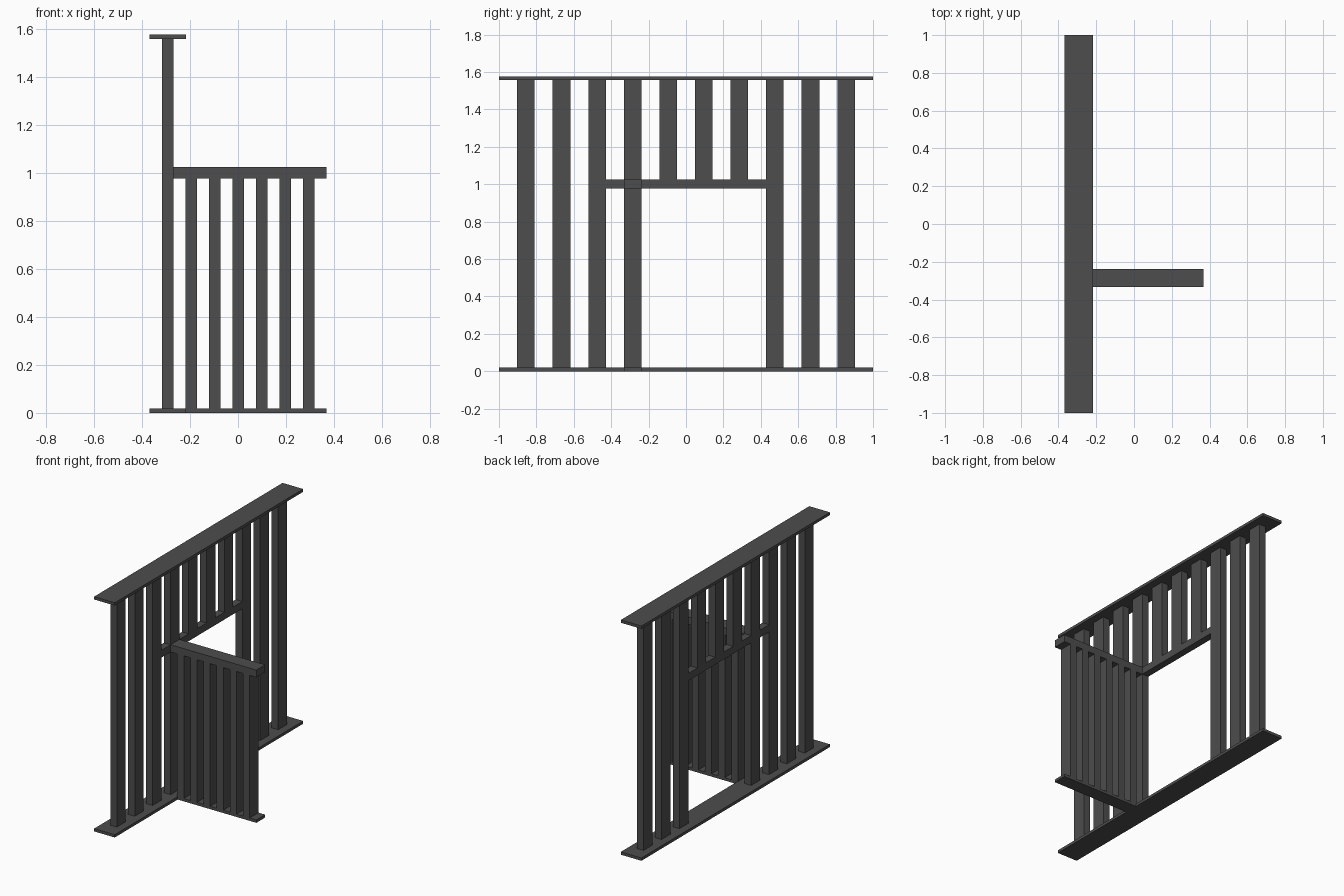
import bpy

if "Cube" in bpy.data.objects:
    bpy.data.objects.remove(bpy.data.objects["Cube"])

dark = bpy.data.materials.new("dark_grey")
dark.diffuse_color = (0.075, 0.075, 0.075, 1)
dark.use_nodes = True
dark.node_tree.nodes["Principled BSDF"].inputs["Base Color"].default_value = dark.diffuse_color


def box(name, x, y, z):
    """Box from (min, max) ranges on each axis."""
    bpy.ops.mesh.primitive_cube_add(
        size=1, location=[(a + b) / 2 for a, b in (x, y, z)])
    ob = bpy.context.object
    ob.name = name
    ob.scale = [b - a for a, b in (x, y, z)]
    bpy.ops.object.transform_apply(location=False, rotation=False, scale=True)
    ob.data.materials.append(dark)


def around(c, w):
    return (c - w / 2, c + w / 2)


PLATE, TOP = 0.019, 1.577            # plate thickness, overall height
RAIL = (0.977, 1.026)                # height range of header and side rail
WALL_X = -0.2925                     # centre line of the wall
THIN, WIDE, PITCH = 0.049, 0.094, 0.1902
wall_depth = around(WALL_X, THIN)
plate_depth = (-0.369, -0.216)
side_y = around(-1.5 * PITCH, WIDE)  # side fence lines up with a wall slat

# Long wall: plates and the header over the opening
box("wall_base_plate", plate_depth, (-1, 1), (0, PLATE))
box("wall_top_plate", plate_depth, (-1, 1), (TOP - PLATE, TOP))
inner = 2.5 * PITCH - WIDE / 2
box("opening_header", wall_depth, (-inner, inner), RAIL)

# Wall slats: full height at the ends, short above the opening
for i in range(10):
    short = 3 <= i <= 6
    box("short_slat" if short else "wall_slat", wall_depth,
        around((i - 4.5) * PITCH, WIDE),
        (RAIL[1] if short else PLATE, TOP - PLATE))

# Side fence standing out from the wall
box("side_base_plate", (plate_depth[1], 0.369), side_y, (0, PLATE))
box("side_rail", (wall_depth[1], 0.369), side_y, RAIL)
for i in range(7):
    box("side_slat", around(WALL_X + i * 0.0979, THIN), side_y, (PLATE, RAIL[0]))
